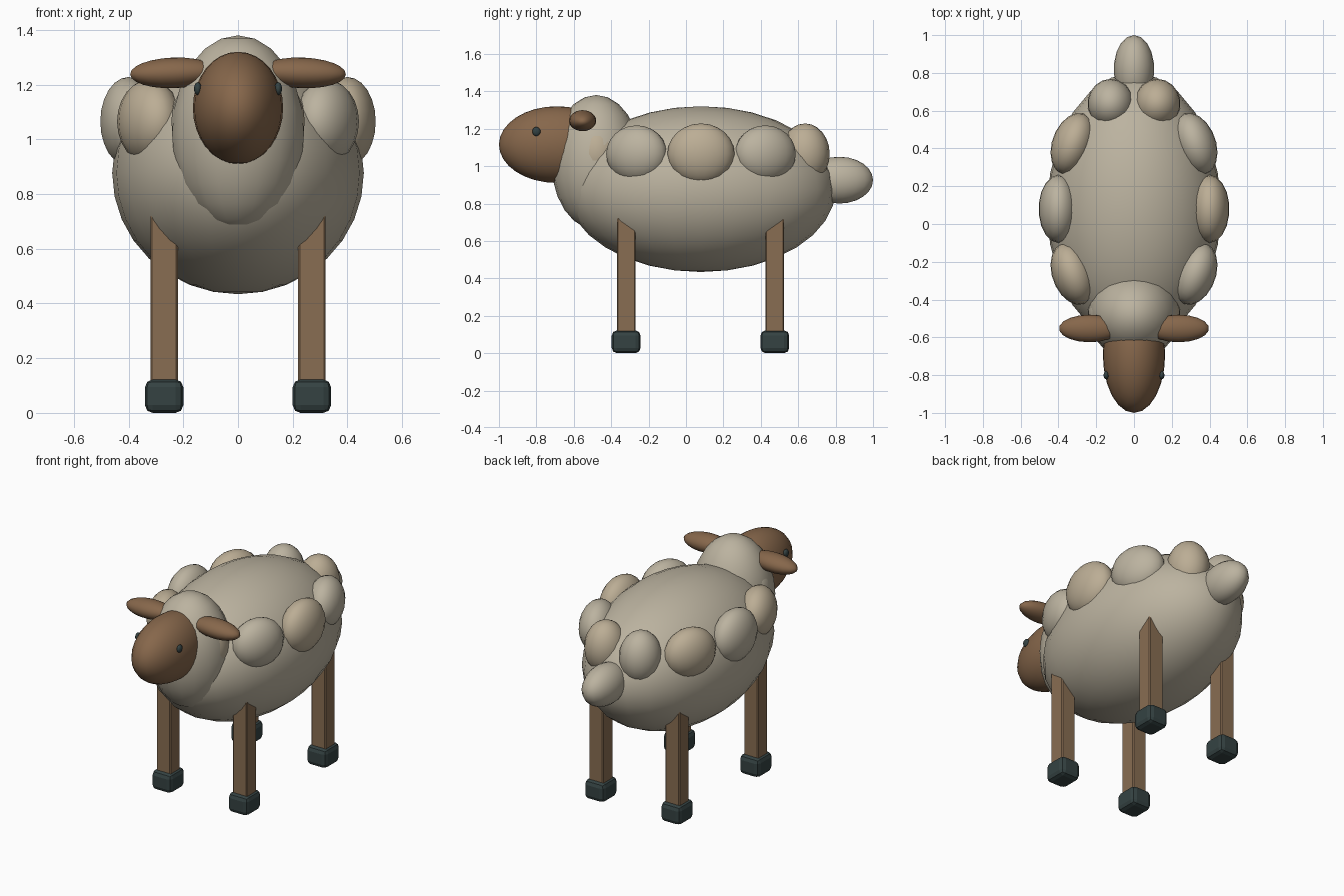
import bpy
from math import cos, sin, pi, radians

default = bpy.data.objects.get("Cube")
if default:
    bpy.data.objects.remove(default, do_unlink=True)


def material(name, rgb):
    m = bpy.data.materials.new(name)
    m.use_nodes = True
    color = (*rgb, 1)
    m.diffuse_color = color
    bsdf = next(n for n in m.node_tree.nodes if n.type == 'BSDF_PRINCIPLED')
    bsdf.inputs["Base Color"].default_value = color
    bsdf.inputs["Roughness"].default_value = 0.9
    return m


WOOL = material("wool", (0.50, 0.45, 0.35))
WOOL_TAN = material("wool_tan", (0.50, 0.42, 0.30))
FACE = material("face_brown", (0.24, 0.135, 0.07))
LEG = material("leg_brown", (0.25, 0.155, 0.085))
HOOF = material("hoof_slate", (0.035, 0.055, 0.055))


def ellipsoid(name, center, radii, mat, rot=(0, 0, 0), segments=18, rings=12):
    bpy.ops.mesh.primitive_uv_sphere_add(segments=segments, ring_count=rings,
                                         radius=1, location=center, rotation=rot)
    ob = bpy.context.object
    ob.name = name
    ob.scale = radii
    ob.data.materials.append(mat)
    bpy.ops.object.shade_smooth()
    return ob


def block(name, center, size, mat, bevel, segments):
    bpy.ops.mesh.primitive_cube_add(size=1, location=center)
    ob = bpy.context.object
    ob.name = name
    ob.scale = size
    bpy.ops.object.transform_apply(location=False, rotation=False, scale=True)
    ob.data.materials.append(mat)
    mod = ob.modifiers.new("Bevel", 'BEVEL')
    mod.width = bevel
    mod.segments = segments
    return ob


# Woolly body, neck and tail
ellipsoid("body", (0, 0.08, 0.877), (0.46, 0.72, 0.443), WOOL, segments=24, rings=16)
ellipsoid("neck_wool", (0, -0.48, 1.02), (0.245, 0.24, 0.36), WOOL)
ellipsoid("tail", (0, 0.82, 0.925), (0.107, 0.18, 0.125), WOOL)

# Ring of wool puffs around the back: side, corner and end sizes
SIDE, CORNER, END = (0.105, 0.18, 0.163), (0.11, 0.17, 0.153), (0.122, 0.132, 0.163)
sizes = [SIDE, CORNER, END, END, CORNER]
turns = [0, 20, 0, 0, -20]
for i in range(10):
    a = i * pi / 5
    ellipsoid(f"wool_puff_{i + 1}",
              (0.4 * cos(a), 0.08 + 0.585 * sin(a), 1.065),
              sizes[i % 5], WOOL if i % 2 else WOOL_TAN,
              rot=(0, 0, radians(turns[i % 5])))

# Head
ellipsoid("head", (0, -0.69, 1.115), (0.165, 0.31, 0.205), FACE, segments=24, rings=16)

# Mirrored ears, eyes and legs
for side, s in (("left", 1), ("right", -1)):
    ellipsoid(f"{side}_ear", (s * 0.235, -0.553, 1.243), (0.162, 0.073, 0.056), FACE,
              rot=(0, radians(s * 2), 0))
    ellipsoid(f"{side}_eye", (s * 0.147, -0.80, 1.185), (0.014, 0.022, 0.024), HOOF)
    for end, y in (("front", -0.32), ("back", 0.475)):
        block(f"{end}_{side}_leg", (s * 0.27, y, 0.4), (0.1, 0.1, 0.65), LEG, 0.006, 1)
        block(f"{end}_{side}_hoof", (s * 0.27, y, 0.061), (0.14, 0.154, 0.122),
              HOOF, 0.028, 2)
